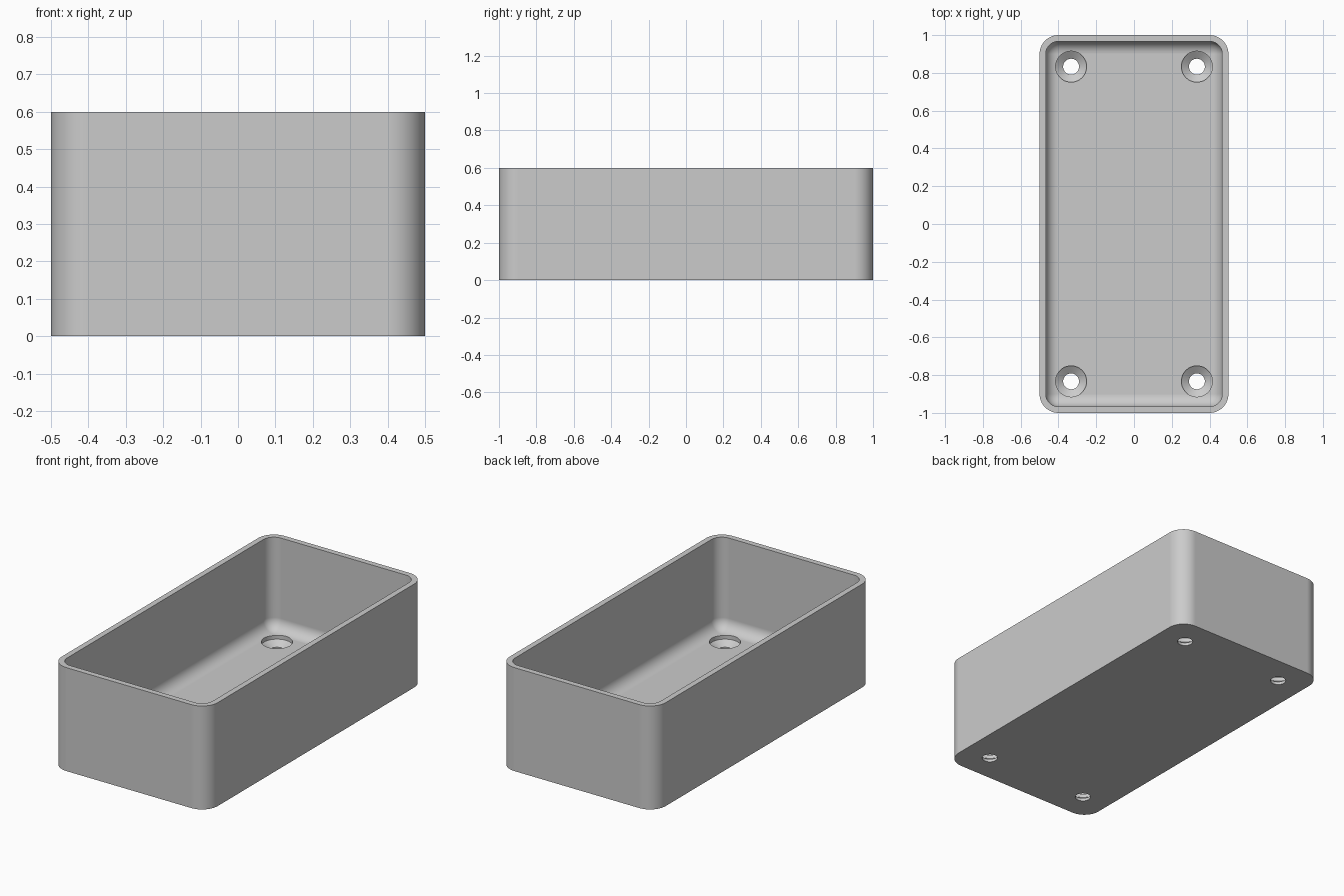
import bpy, bmesh
from math import cos, sin, pi, radians

if "Cube" in bpy.data.objects:
    bpy.data.objects.remove(bpy.data.objects["Cube"], do_unlink=True)

WIDTH, LENGTH, HEIGHT = 1.0, 2.0, 0.6
CORNER, WALL, FLOOR = 0.1, 0.033, 0.067
FILLET = CORNER - WALL
HOLE_X, HOLE_Y = 0.333, 0.833
STEPS = 12


def rounded_ring(radius, z):
    """Rounded rectangle sharing the corner centres of the box."""
    cx, cy = WIDTH / 2 - CORNER, LENGTH / 2 - CORNER
    points = []
    for q, (sx, sy) in enumerate([(1, 1), (-1, 1), (-1, -1), (1, -1)]):
        for i in range(STEPS + 1):
            a = (q + i / STEPS) * pi / 2
            points.append((sx * cx + radius * cos(a), sy * cy + radius * sin(a), z))
    return points


def circle_ring(x, y, radius, z, sides=48):
    return [(x + radius * cos(2 * pi * i / sides),
             y + radius * sin(2 * pi * i / sides), z) for i in range(sides)]


def loft(bm, rings):
    """Bridge successive rings and cap both ends."""
    loops = [[bm.verts.new(p) for p in ring] for ring in rings]
    n = len(loops[0])
    for low, high in zip(loops, loops[1:]):
        for i in range(n):
            j = (i + 1) % n
            bm.faces.new((low[i], low[j], high[j], high[i]))
    bm.faces.new(loops[0][::-1])
    bm.faces.new(loops[-1])


def finish(bm, name):
    bmesh.ops.remove_doubles(bm, verts=bm.verts, dist=1e-5)
    bmesh.ops.recalc_face_normals(bm, faces=bm.faces)
    mesh = bpy.data.meshes.new(name)
    bm.to_mesh(mesh)
    bm.free()
    obj = bpy.data.objects.new(name, mesh)
    bpy.context.collection.objects.link(obj)
    return obj


# Open tray: outer wall, rim, inner wall, filleted floor
bm = bmesh.new()
profile = [(CORNER, 0), (CORNER, HEIGHT), (FILLET, HEIGHT)]
for i in range(STEPS + 1):
    t = i / STEPS * pi / 2
    profile.append((FILLET * cos(t), FLOOR + FILLET * (1 - sin(t))))
loft(bm, [rounded_ring(r, z) for r, z in profile])
tray = finish(bm, "tray")

# Countersunk screw holes in the four corners of the floor
bm = bmesh.new()
hole_profile = [(0.042, -0.05), (0.042, 0.017), (0.082, 0.045), (0.082, 0.2)]
for sx in (-1, 1):
    for sy in (-1, 1):
        loft(bm, [circle_ring(sx * HOLE_X, sy * HOLE_Y, r, z) for r, z in hole_profile])
cutter = finish(bm, "screw_hole_cutter")
cutter.hide_render = True

bpy.ops.object.select_all(action='DESELECT')
tray.select_set(True)
bpy.context.view_layer.objects.active = tray
cut = tray.modifiers.new("screw_holes", 'BOOLEAN')
cut.operation = 'DIFFERENCE'
cut.solver = 'EXACT'
cut.object = cutter
bpy.ops.object.modifier_apply(modifier=cut.name)
bpy.data.objects.remove(cutter, do_unlink=True)

# Smooth corners with crisp rims and flat walls
bpy.ops.object.shade_smooth_by_angle(angle=radians(25))
weighted = tray.modifiers.new("flat_walls", 'WEIGHTED_NORMAL')
weighted.keep_sharp = True

# Single grey finish
grey = bpy.data.materials.new("plain grey")
grey.use_nodes = True
colour = (0.6, 0.6, 0.6, 1)
grey.diffuse_color = colour
grey.node_tree.nodes["Principled BSDF"].inputs["Base Color"].default_value = colour
tray.data.materials.clear()
tray.data.materials.append(grey)
